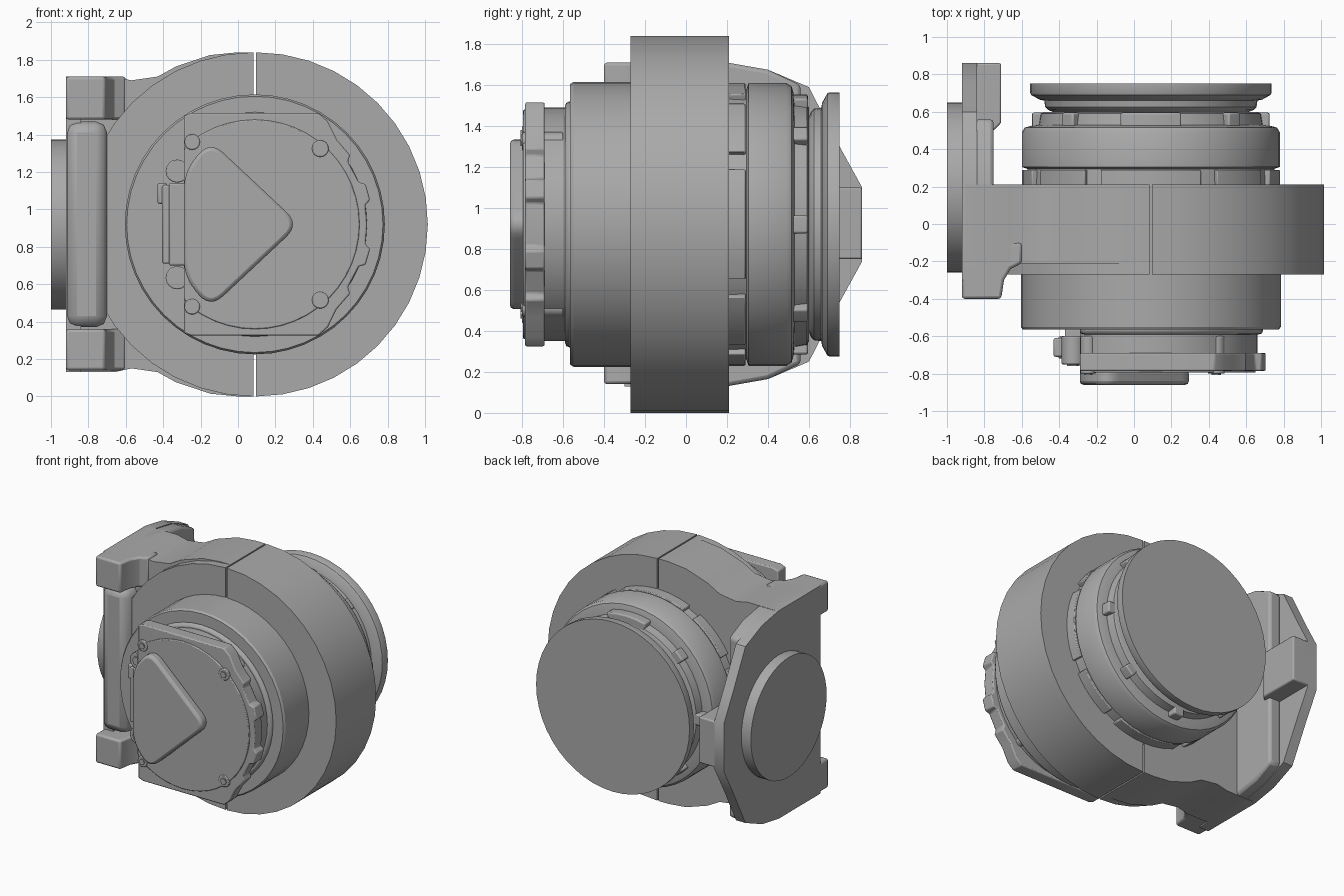
import bpy, bmesh
from math import sin, cos, pi, radians, hypot
from mathutils import Vector

if "Cube" in bpy.data.objects:
    bpy.data.objects.remove(bpy.data.objects["Cube"], do_unlink=True)

CX, CZ = 0.09, 0.92   # motor axis, running along y

grey = bpy.data.materials.new("cast_grey")
grey.use_nodes = True
grey.diffuse_color = (0.4, 0.4, 0.4, 1)
grey.node_tree.nodes["Principled BSDF"].inputs["Base Color"].default_value = (0.4, 0.4, 0.4, 1)


def finish(name, bm, bevel=0.0, segments=2):
    bmesh.ops.recalc_face_normals(bm, faces=bm.faces)
    mesh = bpy.data.meshes.new(name)
    bm.to_mesh(mesh)
    bm.free()
    ob = bpy.data.objects.new(name, mesh)
    bpy.context.collection.objects.link(ob)
    mesh.materials.append(grey)
    if bevel:
        mod = ob.modifiers.new("soft_edges", "BEVEL")
        mod.width, mod.segments, mod.limit_method = bevel, segments, "ANGLE"
        mod.angle_limit = radians(35)
    bpy.ops.object.select_all(action="DESELECT")
    ob.select_set(True)
    bpy.context.view_layer.objects.active = ob
    bpy.ops.object.shade_smooth_by_angle(angle=radians(32))
    return ob


def prism(name, outline, axis, start, end, bevel=0.0):
    """Extrude a 2D outline along an axis: x takes (y,z), y takes (x,z), z takes (x,y)."""
    place = {"x": lambda a, b, t: (t, a, b),
             "y": lambda a, b, t: (a, t, b),
             "z": lambda a, b, t: (a, b, t)}[axis]
    bm = bmesh.new()
    face = bm.faces.new([bm.verts.new(place(a, b, start)) for a, b in outline])
    new = bmesh.ops.extrude_face_region(bm, geom=[face])["geom"]
    shift = Vector(place(0, 0, end - start))
    bmesh.ops.translate(bm, vec=shift, verts=[v for v in new if isinstance(v, bmesh.types.BMVert)])
    return finish(name, bm, bevel)


def box(name, x, y, z, bevel=0.0):
    return prism(name, [(x[0], y[0]), (x[1], y[0]), (x[1], y[1]), (x[0], y[1])], "z", *z, bevel)


def lathe(name, profile, steps=48):
    """Spin (y, radius) points around the motor axis."""
    bm = bmesh.new()
    verts = [bm.verts.new((CX, y, CZ + r)) for y, r in profile]
    edges = [bm.edges.new(pair) for pair in zip(verts, verts[1:])]
    bmesh.ops.spin(bm, geom=verts + edges, cent=(CX, 0, CZ), axis=(0, 1, 0),
                   angle=2 * pi, steps=steps)
    bmesh.ops.remove_doubles(bm, verts=bm.verts, dist=0.0005)
    return finish(name, bm)


def arc(radius, first, last, count, cx=CX, cz=CZ):
    angles = [radians(first + (last - first) * i / count) for i in range(count + 1)]
    return [(cx + radius * cos(a), cz + radius * sin(a)) for a in angles]


def mirrored(half):
    """Close a half outline by reflecting it across the axis height."""
    return half + [(a, 2 * CZ - b) for a, b in reversed(half) if abs(b - CZ) > 0.001]


def rounded(points, radius):
    """Round the corners of an outline with short curves."""
    out = []
    for i, p in enumerate(points):
        p = Vector(p)
        a = p + (Vector(points[i - 1]) - p).normalized() * radius
        b = p + (Vector(points[(i + 1) % len(points)]) - p).normalized() * radius
        for k in range(7):
            t = k / 6
            out.append(tuple(a * (1 - t) ** 2 + p * 2 * t * (1 - t) + b * t * t))
    return out


# Split clamp ring
prism("clamp_right_half", [(x + 0.005, z) for x, z in arc(0.92, -90, 90, 20)], "y", -0.27, 0.21)
left_arc = [(max(x - 0.006, -0.74), z) for x, z in arc(0.92, 90, 270, 20)]
prism("clamp_left_half", left_arc, "y", -0.27, 0.21)

# Clamp body that joins the ring to the mounting plate
prism("clamp_body", mirrored([(-0.9, 1.71), (-0.66, 1.71), (-0.57, 1.69), (-0.43, 1.71), (-0.33, 1.765),
                              (-0.15, 1.825), (0.0, 1.84), (0.083, 1.84)]), "y", -0.21, 0.21)

# Mounting plate with a thin tail, front ears and a round pad
thin = mirrored([(-0.3, 1.71), (0.2, 1.71), (0.4, 1.675), (0.6, 1.59), (0.75, 1.3), (0.86, 1.1)])
prism("plate_back", thin, "x", -0.92, -0.84)
prism("plate_thick", mirrored([(-0.2, 1.71), (0.2, 1.71), (0.4, 1.675), (0.56, 1.6)]), "x", -0.85, -0.75, 0.02)
box("plate_front", (-0.92, -0.7), (-0.34, -0.1), (0.37, 1.47), 0.06)
ear = [(-0.92, -0.4), (-0.71, -0.4), (-0.695, -0.3), (-0.66, -0.24), (-0.6, -0.21), (-0.6, -0.1), (-0.92, -0.1)]
for label, low, high in (("top", 1.48, 1.71), ("bottom", 0.14, 0.36)):
    prism("plate_ear_" + label, ear, "z", low, high, 0.015)
prism("plate_tab", [(-0.85, 0.5), (-0.75, 0.5), (-0.71, 0.54), (-0.71, 0.86), (-0.85, 0.86)], "z", 0.75, 1.1, 0.01)
prism("mount_pad", arc(0.455, 0, 352.5, 47, 0.195, CZ), "x", -1.0, -0.9)

# Motor barrel and its rear steps
lathe("motor_barrel", [(-0.56, 0), (-0.565, 0.66), (-0.565, 0.685), (-0.55, 0.695), (0.21, 0.695),
                       (0.21, 0.665), (0.295, 0.66), (0.305, 0.69), (0.49, 0.69), (0.515, 0.675),
                       (0.525, 0.64), (0.53, 0.6), (0.59, 0.59), (0.6, 0.57), (0.6, 0)])
lathe("rear_neck", [(0.59, 0), (0.59, 0.5), (0.61, 0.55), (0.625, 0.565), (0.66, 0.57), (0.665, 0.595),
                    (0.69, 0.64), (0.7, 0.645), (0.75, 0.645), (0.75, 0)])

# Raised segments and lugs round the rear
for i in range(8):
    mid = 45 * i
    half = 23 if i % 2 == 0 else 14
    band = arc(0.69, mid - half, mid + half, 6) + arc(0.6, mid + half, mid - half, 6)
    prism("rear_segment_%d" % i, band, "y", 0.2, 0.29, 0.006)
    width = 15 if i == 2 else 4
    lug = arc(0.635, mid - width, mid + width, 4) + arc(0.55, mid + width, mid - width, 4)
    prism("rear_lug_%d" % i, lug, "y", 0.5, 0.595, 0.01)


# Front neck and cover, both flat on one side
def flat_disc(radius):
    return [(max(x, -0.29), z) for x, z in arc(radius, 0, 352.5, 47)]


prism("front_neck", flat_disc(0.57), "y", -0.7, -0.54)
prism("front_neck_fillet", flat_disc(0.6), "y", -0.59, -0.54, 0.02)

edge = [(-0.29, 1.5), (-0.25, 1.515), (0.43, 1.515), (0.48, 1.47)]
for angle in (46, 36, 34, 22, 20, 12, 10, 0):
    radius = 0.6 if angle in (34, 22, 10, 0) else 0.63
    edge.append((CX + radius * cos(radians(angle)), CZ + radius * sin(radians(angle))))
prism("cover_flange", mirrored(edge), "y", -0.785, -0.69, 0.008)
prism("cover_disc", flat_disc(0.56), "y", -0.795, -0.75, 0.006)

# Rounded triangular cap
cap = rounded([(-0.29, 1.2), (-0.15, 1.37), (0.33, CZ), (-0.15, 0.47), (-0.29, 0.64)], 0.1)
prism("cover_cap", cap, "y", -0.86, -0.78, 0.02)

# Cover screws: a round collar with a smaller head
for i, (x, up, r, y) in enumerate([(0.44, 0.405, 0.045, -0.8), (-0.245, 0.44, 0.042, -0.8),
                                   (-0.325, 0.285, 0.062, -0.75)]):
    for side in (1, -1):
        z = CZ + side * up
        prism("screw_collar_%d" % i, arc(r, 0, 337.5, 15, x, z), "y", y, -0.6, 0.006)
        prism("screw_head_%d" % i, arc(r * 0.55, 0, 300, 5, x, z), "y", y - 0.008, y + 0.01)

# Side connector
box("connector_base", (-0.37, -0.28), (-0.74, -0.56), (0.7, 1.14), 0.01)
box("connector_rail", (-0.405, -0.36), (-0.72, -0.6), (0.71, 1.13), 0.01)
box("connector_latch", (-0.43, -0.38), (-0.71, -0.61), (1.03, 1.14), 0.01)
